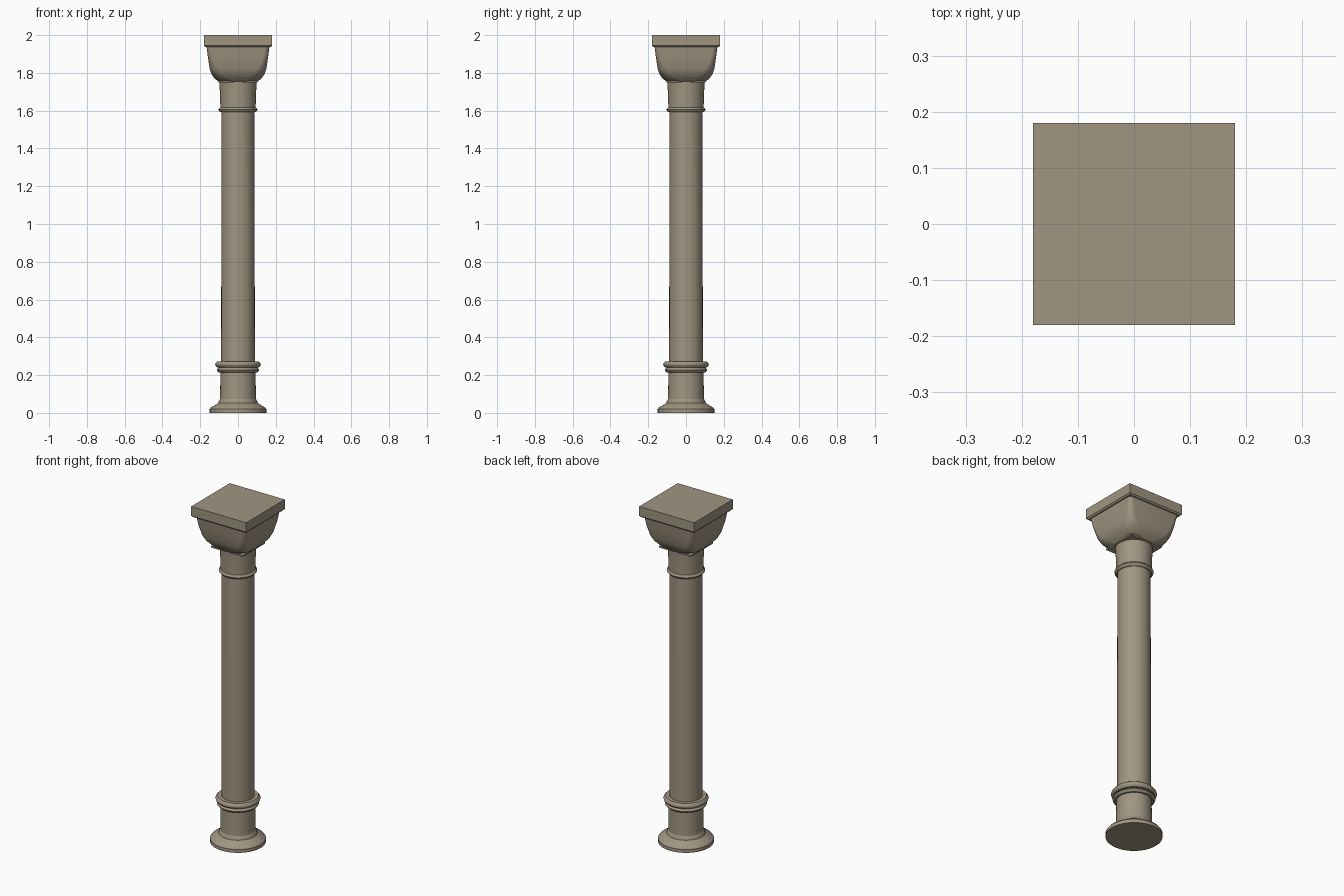
import bpy, bmesh, math

if "Cube" in bpy.data.objects:
    bpy.data.objects.remove(bpy.data.objects["Cube"])

stone = bpy.data.materials.new("warm_grey_stone")
stone.diffuse_color = (0.35, 0.30, 0.22, 1)
stone.use_nodes = True
stone.node_tree.nodes["Principled BSDF"].inputs["Base Color"].default_value = stone.diffuse_color


def loft(name, rings, angle=35):
    """Skin a list of equal-length point loops and cap both ends."""
    bm = bmesh.new()
    loops = [[bm.verts.new(p) for p in ring] for ring in rings]
    n = len(loops[0])
    for a, b in zip(loops, loops[1:]):
        for i in range(n):
            j = (i + 1) % n
            bm.faces.new((a[i], a[j], b[j], b[i]))
    bm.faces.new(loops[0][::-1])
    bm.faces.new(loops[-1])
    me = bpy.data.meshes.new(name)
    bm.to_mesh(me)
    bm.free()
    me.materials.append(stone)
    ob = bpy.data.objects.new(name, me)
    bpy.context.collection.objects.link(ob)
    bpy.ops.object.select_all(action='DESELECT')
    ob.select_set(True)
    bpy.context.view_layer.objects.active = ob
    bpy.ops.object.shade_smooth_by_angle(angle=math.radians(angle))
    return ob


def circle(r, z, n=40):
    return [(r * math.cos(2 * math.pi * i / n), r * math.sin(2 * math.pi * i / n), z)
            for i in range(n)]


def rounded_square(h, c, z, seg=6):
    pts = []
    for q in range(4):
        mid = math.pi / 4 + q * math.pi / 2
        cx, cy = (h - c) * math.sqrt(2) * math.cos(mid), (h - c) * math.sqrt(2) * math.sin(mid)
        for s in range(seg + 1):
            a = q * math.pi / 2 + s / seg * math.pi / 2
            pts.append((cx + c * math.cos(a), cy + c * math.sin(a), z))
    return pts


def square(h, z):
    return [(h, -h, z), (h, h, z), (-h, h, z), (-h, -h, z)]


def turned(name, profile):
    return loft(name, [circle(r, z) for r, z in profile])


# Flared round foot and lower drum
turned("foot", [(0.15, 0), (0.15, 0.02), (0.143, 0.029), (0.118, 0.043),
                (0.104, 0.053), (0.102, 0.062), (0.094, 0.075)])
turned("lower_drum", [(0.095, 0.06), (0.093, 0.225)])

# Lower pair of rings and the single upper ring
for name, r, z, h in (("lower_ring", 0.113, 0.227, 0.012),
                      ("middle_ring", 0.121, 0.257, 0.016),
                      ("upper_ring", 0.103, 1.605, 0.013)):
    turned(name, [(0.085, z - h), (r - 0.011, z - h), (r - 0.002, z - h * 0.4), (r, z),
                  (r - 0.002, z + h * 0.4), (r - 0.011, z + h), (0.085, z + h)])

# Long shaft and neck
turned("shaft", [(0.089, 0.22), (0.088, 1.61)])
turned("neck", [(0.093, 1.60), (0.095, 1.68), (0.099, 1.75)])

# Capital: thin square plate, cushion body, square slab
loft("capital_plate", [square(0.104, 1.748), square(0.104, 1.756)])
loft("capital_body", [rounded_square(h, c, z) for h, c, z in (
    (0.103, 0.075, 1.753), (0.125, 0.07, 1.772), (0.141, 0.06, 1.795),
    (0.15, 0.045, 1.822), (0.159, 0.028, 1.88), (0.167, 0.02, 1.942))])
loft("capital_slab", [square(0.172, 1.936), square(0.18, 1.944), square(0.18, 2.0)], 20)
